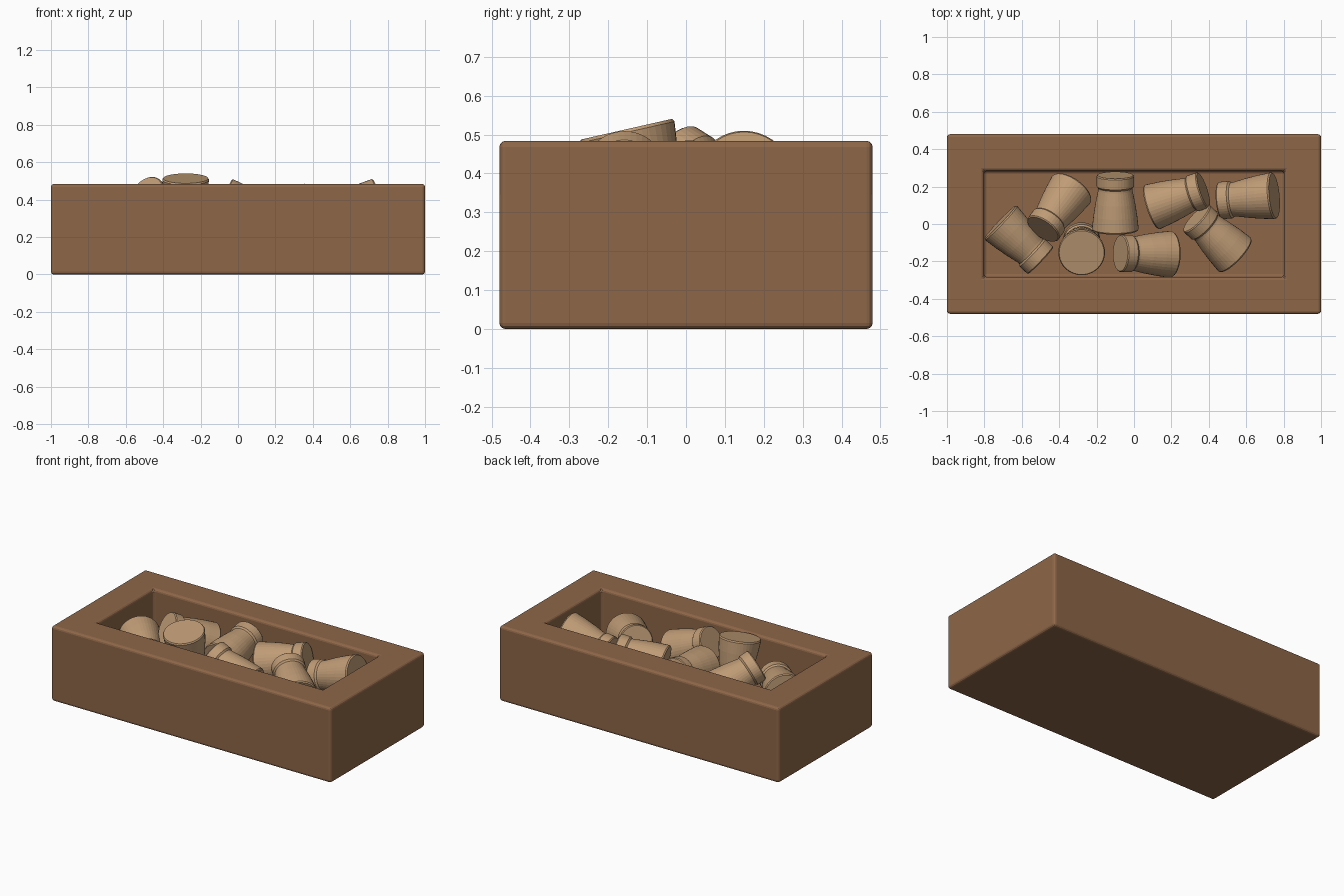
import bpy, bmesh
from math import cos, sin, pi
from mathutils import Vector, Matrix

if "Cube" in bpy.data.objects:
    bpy.data.objects.remove(bpy.data.objects["Cube"])


def material(name, color):
    m = bpy.data.materials.new(name)
    m.diffuse_color = (*color, 1)
    m.use_nodes = True
    m.node_tree.nodes["Principled BSDF"].inputs["Base Color"].default_value = m.diffuse_color
    return m


def finish(bm, name, mat):
    bmesh.ops.recalc_face_normals(bm, faces=bm.faces)
    mesh = bpy.data.meshes.new(name)
    bm.to_mesh(mesh)
    bm.free()
    ob = bpy.data.objects.new(name, mesh)
    bpy.context.collection.objects.link(ob)
    mesh.materials.append(mat)
    return ob


wood = material("wood", (0.27, 0.135, 0.065))
cork_mat = material("cork", (0.52, 0.33, 0.18))

# Open wooden tray: solid block with a thick-walled recess
W, D, H, WALL, FLOOR = 2.0, 0.96, 0.484, 0.197, 0.19
bm = bmesh.new()
bmesh.ops.create_cube(bm, size=1, matrix=Matrix.Translation((0, 0, H / 2))
                      @ Matrix.Diagonal((W, D, H, 1)))
top = max(bm.faces, key=lambda f: f.calc_center_median().z)
bmesh.ops.inset_region(bm, faces=[top], thickness=WALL, use_even_offset=True)
inner = bmesh.ops.extrude_discrete_faces(bm, faces=[top])["faces"][0]
bmesh.ops.translate(bm, verts=inner.verts, vec=(0, 0, FLOOR - H))
tray = finish(bm, "tray", wood)
bev = tray.modifiers.new("rounded_edges", "BEVEL")
bev.width = 0.016
bev.segments = 3
bev.limit_method = 'ANGLE'

# Cork stopper profile (radius, distance from the narrow end)
LENGTH, SIDES = 0.30, 40
PROFILE = [(0.095, 0), (0.1, 0.006), (0.1, 0.06), (0.091, 0.07), (0.092, 0.082),
           (0.106, 0.15), (0.117, 0.22), (0.125, 0.292), (0.12, LENGTH)]


def cork(name, narrow, wide):
    """Lathe a stopper from its narrow end towards its wide end."""
    narrow, wide = Vector(narrow), Vector(wide)
    axis = (wide - narrow).normalized()
    start = (narrow + wide) / 2 - axis * LENGTH / 2
    frame = Matrix.Translation(start) @ axis.to_track_quat('Z', 'Y').to_matrix().to_4x4()
    bm = bmesh.new()
    rings = [[bm.verts.new(frame @ Vector((r * cos(2 * pi * i / SIDES),
                                           r * sin(2 * pi * i / SIDES), z)))
              for i in range(SIDES)] for r, z in PROFILE]
    for a, b in zip(rings, rings[1:]):
        for i in range(SIDES):
            j = (i + 1) % SIDES
            bm.faces.new((a[i], a[j], b[j], b[i]))
    bm.faces.new(rings[0])
    bm.faces.new(rings[-1])
    return finish(bm, name, cork_mat)


# Loose stoppers: centre of narrow end, centre of wide end
PLACES = [
    ((-0.505, -0.19, 0.30), (-0.71, 0.005, 0.32)),
    ((-0.485, -0.025, 0.433), (-0.335, 0.185, 0.30)),
    ((-0.10, 0.26, 0.38), (-0.10, -0.032, 0.32)),
    ((-0.28, -0.087, 0.222), (-0.28, -0.153, 0.513)),
    ((-0.072, -0.157, 0.42), (0.198, -0.162, 0.295)),
    ((0.37, 0.182, 0.385), (0.095, 0.09, 0.32)),
    ((0.46, 0.125, 0.32), (0.75, 0.152, 0.39)),
    ((0.335, 0.03, 0.39), (0.54, -0.165, 0.31)),
]
for n, (a, b) in enumerate(PLACES, 1):
    cork(f"cork_stopper_{n}", a, b)
